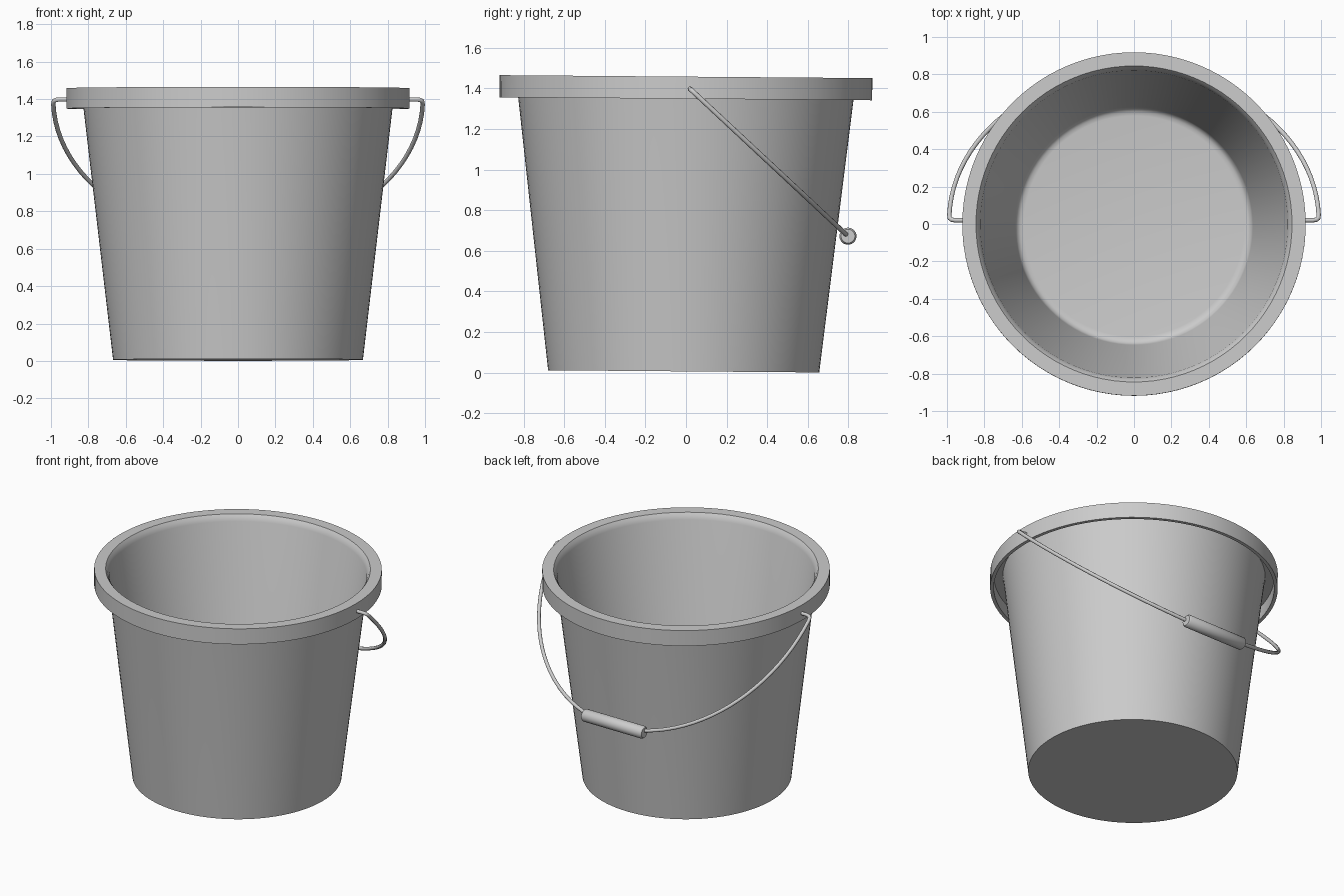
import bpy, bmesh, math
from mathutils import Vector

if "Cube" in bpy.data.objects:
    bpy.data.objects.remove(bpy.data.objects["Cube"])

TILT = -0.008          # the bucket leans very slightly to the back


def lathe(name, profile, steps=96):
    """Spin an (r, z) profile round the z axis."""
    bm = bmesh.new()
    verts = [bm.verts.new((r, 0, z)) for r, z in profile]
    edges = [bm.edges.new(p) for p in zip(verts, verts[1:])]
    bmesh.ops.spin(bm, geom=verts + edges, cent=(0, 0, 0), axis=(0, 0, 1),
                   angle=math.tau, steps=steps, use_duplicate=False)
    bmesh.ops.remove_doubles(bm, verts=bm.verts, dist=1e-4)
    bmesh.ops.recalc_face_normals(bm, faces=bm.faces)
    mesh = bpy.data.meshes.new(name)
    bm.to_mesh(mesh)
    bm.free()
    ob = bpy.data.objects.new(name, mesh)
    bpy.context.collection.objects.link(ob)
    smooth(ob)
    return ob


def smooth(ob):
    bpy.ops.object.select_all(action='DESELECT')
    ob.select_set(True)
    bpy.context.view_layer.objects.active = ob
    bpy.ops.object.shade_smooth_by_angle(angle=math.radians(40))


# Bucket body: floor, tapered wall, hollow turned-down rim
bucket = lathe("bucket", [
    (0, 0), (0.668, 0), (0.828, 1.36), (0.838, 1.43),
    (0.895, 1.43), (0.895, 1.343), (0.918, 1.343), (0.918, 1.452),
    (0.845, 1.452), (0.832, 1.435), (0.822, 1.41),
    (0.636, 0.08), (0.627, 0.055), (0.61, 0.043), (0.59, 0.04), (0, 0.04)])
bucket.rotation_euler.x = TILT
bucket.location = (0, -0.0115, 0.006)

# Handle plane: from the pivots down towards the back
pivot = Vector((0, 0.02, 1.398))
grip_pos = Vector((0, 0.798, 0.672))
down = (grip_pos - pivot).normalized()
reach = (grip_pos - pivot).length

# Wire bail: half ellipse with short inward ends
path = [(0.85, 0), (0.955, 0), (0.975, 0.004), (0.985, 0.014)]
n = 48
for i in range(n + 1):
    a = math.radians(2 + 176 * i / n)
    path.append((0.988 * math.cos(a), min(reach, 1.015 * reach * math.sin(a))))
path += [(-x, s) for x, s in reversed(path[:4])]
curve = bpy.data.curves.new("wire_handle", 'CURVE')
curve.dimensions = '3D'
curve.bevel_depth = 0.012
curve.bevel_resolution = 3
curve.use_fill_caps = True
spline = curve.splines.new('POLY')
spline.points.add(len(path) - 1)
for point, (x, s) in zip(spline.points, path):
    point.co = (*(pivot + down * s + Vector((x, 0, 0))), 1)
wire = bpy.data.objects.new("wire_handle", curve)
bpy.context.collection.objects.link(wire)
bpy.ops.object.select_all(action='DESELECT')
wire.select_set(True)
bpy.context.view_layer.objects.active = wire
bpy.ops.object.convert(target='MESH')
smooth(bpy.context.object)

# Cylindrical grip in the middle of the wire
grip = lathe("hand_grip", [(0, -0.235), (0.034, -0.235), (0.042, -0.225),
                           (0.042, 0.225), (0.034, 0.235), (0, 0.235)], 32)
grip.rotation_euler.y = math.pi / 2
grip.location = grip_pos
